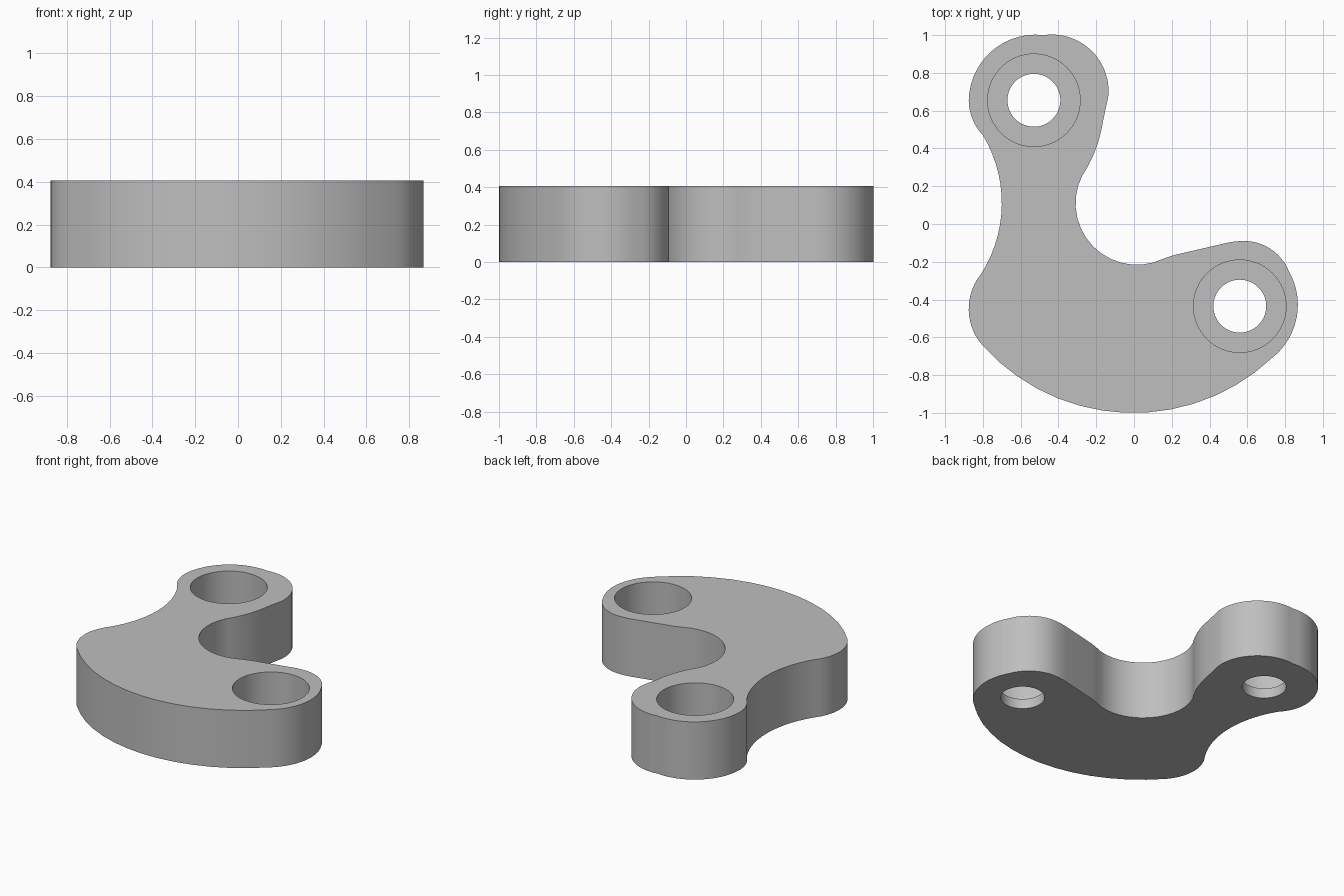
import bpy, bmesh, math
from mathutils import Vector

cube = bpy.data.objects.get("Cube")
if cube:
    bpy.data.objects.remove(cube, do_unlink=True)

HEIGHT = 0.405
LEDGE = 0.07
HOLES = [(-0.53, 0.655), (0.56, -0.435)]


def arc(a, m, b, steps=14):
    """Points on the circular arc from a through m to b, without b."""
    a, m, b = Vector(a), Vector(m), Vector(b)
    p, q = m - a, b - a
    d = 2 * (p.x * q.y - p.y * q.x)
    if abs(d) < 1e-4:
        return [a]
    c = a + Vector((q.y * p.length_squared - p.y * q.length_squared,
                    p.x * q.length_squared - q.x * p.length_squared)) / d
    start, end = a - c, b - c
    t0 = math.atan2(start.y, start.x)
    sweep = (math.atan2(end.y, end.x) - t0) % math.tau
    if d < 0:
        sweep -= math.tau
    r = start.length
    return [c + r * Vector((math.cos(t0 + sweep * i / steps),
                            math.sin(t0 + sweep * i / steps)))
            for i in range(steps)]


# Outline, counter-clockwise: arcs given as (through, end)
start = (-0.80, 0.47)
arcs = [
    ((-0.70, 0.10), (-0.81, -0.265)),     # hollow left flank
    ((-0.875, -0.44), (-0.80, -0.645)),   # rounded elbow
    ((0.02, -1.0), (0.73, -0.71)),        # long bowed front
    ((0.865, -0.47), (0.82, -0.25)),      # end of the right lobe
    ((0.72, -0.13), (0.58, -0.09)),
    ((0.525, -0.094), (0.47, -0.105)),
    ((0.34, -0.135), (0.21, -0.165)),     # straight flank
    ((0.185, -0.173), (0.155, -0.184)),
    ((-0.215, -0.12), (-0.275, 0.254)),   # inner bay
    ((-0.205, 0.39), (-0.165, 0.54)),
    ((-0.15, 0.61), (-0.135, 0.68)),
    ((-0.20, 0.89), (-0.48, 1.0)),        # end of the back lobe
    ((-0.77, 0.90), (-0.875, 0.655)),
    ((-0.857, 0.56), start),
]
outline = []
point = start
for through, end in arcs:
    outline += arc(point, through, end)
    point = end

# Solid plate
bm = bmesh.new()
face = bm.faces.new([bm.verts.new((p.x, p.y, 0)) for p in outline])
top = bmesh.ops.extrude_face_region(bm, geom=[face])["geom"]
bmesh.ops.translate(bm, vec=(0, 0, HEIGHT),
                    verts=[v for v in top if isinstance(v, bmesh.types.BMVert)])
bmesh.ops.recalc_face_normals(bm, faces=bm.faces)
mesh = bpy.data.meshes.new("bracket_plate")
bm.to_mesh(mesh)
bm.free()
plate = bpy.data.objects.new("bracket_plate", mesh)
bpy.context.collection.objects.link(plate)

# One grey material
grey = bpy.data.materials.new("plain_grey")
grey.use_nodes = True
colour = (0.52, 0.52, 0.52, 1)
grey.diffuse_color = colour
grey.node_tree.nodes["Principled BSDF"].inputs["Base Color"].default_value = colour
mesh.materials.append(grey)


def drill(centre, radius, bottom, top):
    """Cut a round vertical hole in the plate."""
    bpy.ops.mesh.primitive_cylinder_add(
        vertices=64, radius=radius, depth=top - bottom,
        location=(*centre, (top + bottom) / 2))
    cutter = bpy.context.object
    cutter.hide_render = True
    cutter.data.materials.append(grey)
    bpy.ops.object.select_all(action="DESELECT")
    plate.select_set(True)
    bpy.context.view_layer.objects.active = plate
    cut = plate.modifiers.new("hole", "BOOLEAN")
    cut.operation = "DIFFERENCE"
    cut.solver = "EXACT"
    cut.object = cutter
    bpy.ops.object.modifier_apply(modifier=cut.name)
    bpy.data.objects.remove(cutter, do_unlink=True)


# Wide counterbore above a narrow through hole at each end
for centre in HOLES:
    drill(centre, 0.245, LEDGE, HEIGHT + 0.1)
    drill(centre, 0.14, -0.1, LEDGE + 0.1)

bpy.ops.object.shade_smooth_by_angle(angle=math.radians(30))
